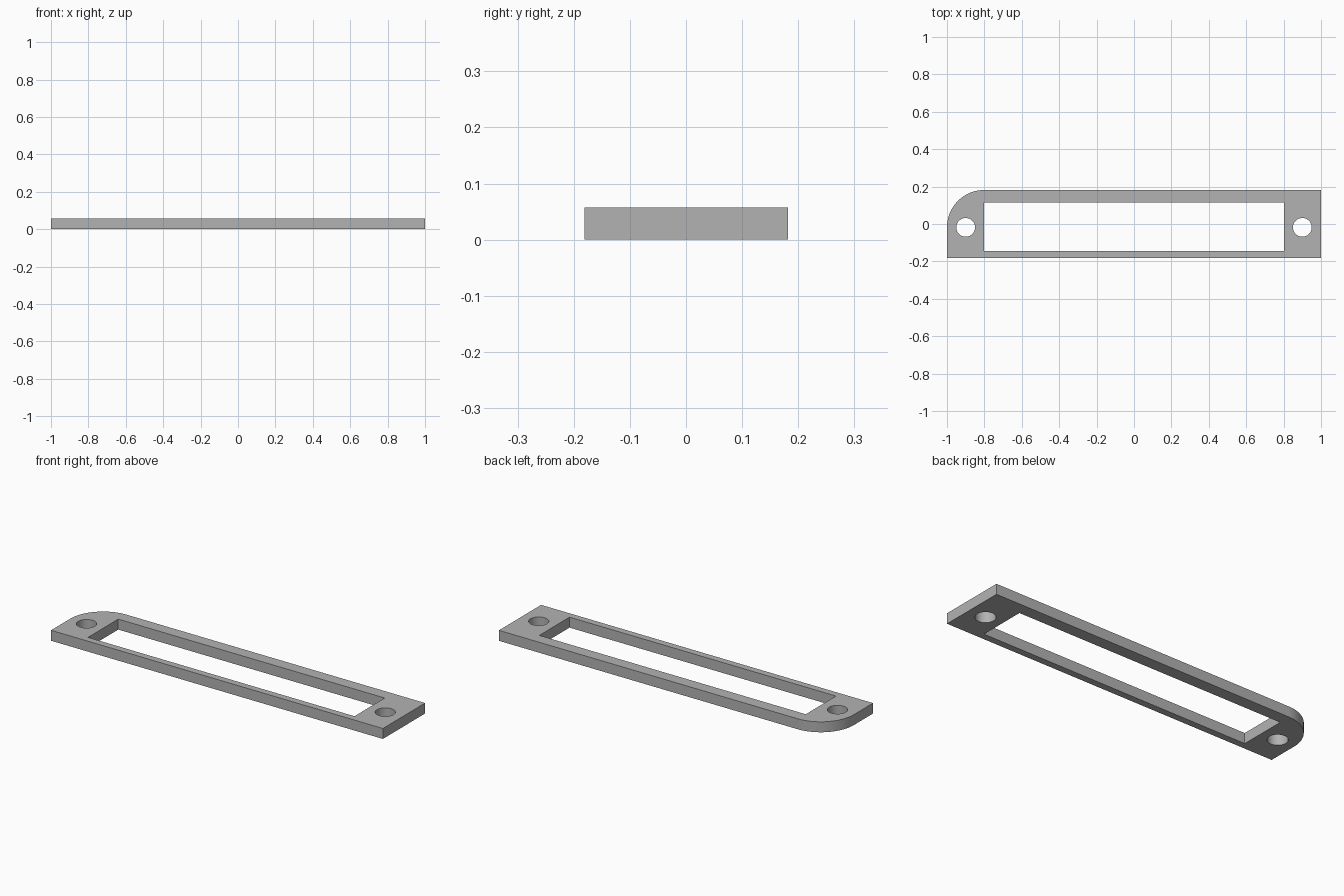
import bpy, bmesh, math

if "Cube" in bpy.data.objects:
    bpy.data.objects.remove(bpy.data.objects["Cube"])

HEIGHT = 0.057
Y_MIN, Y_MAX = -0.181, 0.182
HOLE_Y = -0.018
CORNER_R = 0.2


def arc(cx, cy, r, start, end, steps):
    """Points along an arc, angles in degrees."""
    angles = [math.radians(start + (end - start) * i / steps) for i in range(steps + 1)]
    return [(cx + r * math.cos(a), cy + r * math.sin(a)) for a in angles]


# Outline with one rounded corner, rectangular window, two screw holes
outline = [(-1, Y_MIN), (1, Y_MIN), (1, Y_MAX)] + arc(-0.8, HOLE_Y, CORNER_R, 90, 180, 24)
window = [(-0.803, -0.144), (-0.803, 0.116), (0.803, 0.116), (0.803, -0.144)]
holes = [arc(x, HOLE_Y, 0.05, 0, 360, 48)[:-1] for x in (-0.9, 0.9)]

# Flat filled curve extruded to the plate thickness
curve = bpy.data.curves.new("plate_profile", "CURVE")
curve.dimensions = "2D"
curve.fill_mode = "BOTH"
curve.extrude = HEIGHT / 2
for points in [outline, window] + holes:
    spline = curve.splines.new("POLY")
    spline.points.add(len(points) - 1)
    for p, (x, y) in zip(spline.points, points):
        p.co = (x, y, 0, 1)
    spline.use_cyclic_u = True

plate = bpy.data.objects.new("frame_plate", curve)
bpy.context.collection.objects.link(plate)
plate.location.z = HEIGHT / 2
bpy.context.view_layer.objects.active = plate
plate.select_set(True)
bpy.ops.object.convert(target="MESH")
plate = bpy.context.object
plate.name = "frame_plate"

# Weld the caps to the walls
bm = bmesh.new()
bm.from_mesh(plate.data)
bmesh.ops.remove_doubles(bm, verts=bm.verts, dist=1e-4)
bmesh.ops.recalc_face_normals(bm, faces=bm.faces)
bm.to_mesh(plate.data)
bm.free()

# Single grey finish
grey = bpy.data.materials.new("grey")
grey.diffuse_color = (0.45, 0.45, 0.45, 1)
grey.use_nodes = True
grey.node_tree.nodes["Principled BSDF"].inputs["Base Color"].default_value = grey.diffuse_color
plate.data.materials.clear()
plate.data.materials.append(grey)
bpy.ops.object.shade_smooth_by_angle(angle=math.radians(30))
